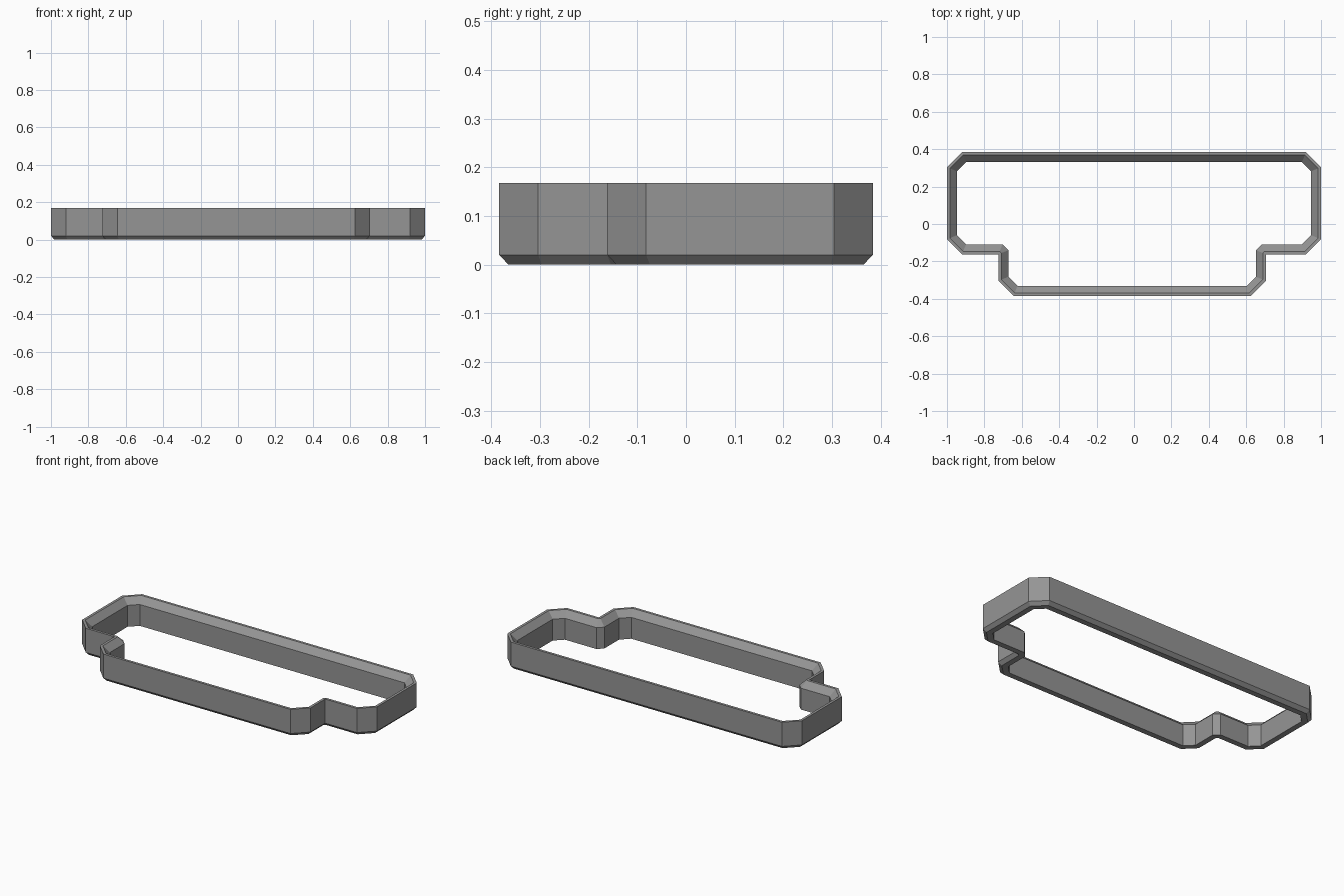
import bpy, bmesh
from mathutils import Vector

if "Cube" in bpy.data.objects:
    bpy.data.objects.remove(bpy.data.objects["Cube"])

# Outer outline of the frame, counter-clockwise
outline = [Vector(p) for p in [
    (-0.645, -0.384), (0.625, -0.384), (0.705, -0.304), (0.705, -0.162),
    (0.92, -0.162), (1.0, -0.082), (1.0, 0.304), (0.92, 0.384),
    (-0.92, 0.384), (-1.0, 0.304), (-1.0, -0.082), (-0.92, -0.162),
    (-0.725, -0.162), (-0.725, -0.304)]]

# Wall cross-section: (inset from outline, height)
section = [(0.0, 0.02), (0.0, 0.168), (0.016, 0.168),
           (0.053, 0.131), (0.053, 0.0), (0.019, 0.0)]


def inset_directions(points):
    """Corner position and inset direction; notch corners get a small chamfer."""
    result = []
    for i, p in enumerate(points):
        a = (p - points[i - 1]).normalized()
        b = (points[(i + 1) % len(points)] - p).normalized()
        n1, n2 = Vector((-a.y, a.x)), Vector((-b.y, b.x))
        if a.x * b.y - a.y * b.x < 0:
            m = (n1 + n2).normalized()
            pairs = [(n1, m), (m, n2)]
        else:
            pairs = [(n1, n2)]
        result += [(p, (u + v) / (1 + u.dot(v))) for u, v in pairs]
    return result


# Sweep the wall section round the outline
bm = bmesh.new()
corners = inset_directions(outline)
rings = [[bm.verts.new((*(p + d * inset), z)) for p, d in corners]
         for inset, z in section]
n = len(corners)
for k, ring in enumerate(rings):
    upper = rings[(k + 1) % len(rings)]
    for i in range(n):
        j = (i + 1) % n
        bm.faces.new((ring[i], ring[j], upper[j], upper[i]))
bmesh.ops.remove_doubles(bm, verts=bm.verts, dist=1e-5)
bmesh.ops.recalc_face_normals(bm, faces=bm.faces)

mesh = bpy.data.meshes.new("frame_wall")
bm.to_mesh(mesh)
bm.free()
frame = bpy.data.objects.new("frame_wall", mesh)
bpy.context.collection.objects.link(frame)

# Plain grey finish
grey = bpy.data.materials.new("grey")
grey.diffuse_color = (0.3, 0.3, 0.3, 1)
grey.use_nodes = True
grey.node_tree.nodes["Principled BSDF"].inputs["Base Color"].default_value = grey.diffuse_color
mesh.materials.append(grey)
